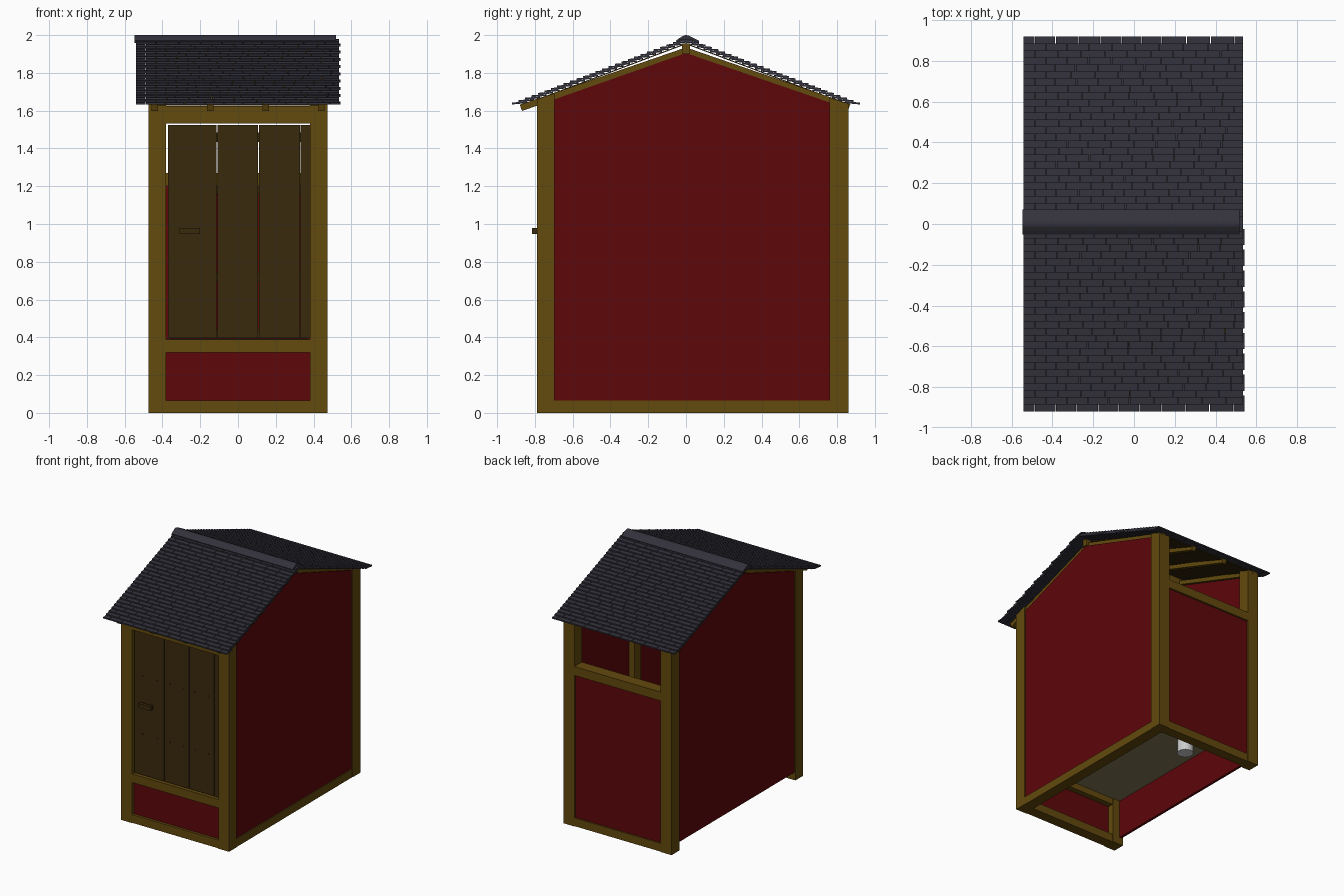
import bpy, bmesh, math, random
from mathutils import Matrix

if "Cube" in bpy.data.objects:
    bpy.data.objects.remove(bpy.data.objects["Cube"])
random.seed(4)


def material(name, rgb):
    m = bpy.data.materials.new(name)
    m.diffuse_color = (*rgb, 1)
    m.use_nodes = True
    m.node_tree.nodes["Principled BSDF"].inputs["Base Color"].default_value = m.diffuse_color
    return m


TIMBER = material("timber", (0.125, 0.067, 0.004))
RED = material("red_paint", (0.11, 0.002, 0.003))
DARK = material("dark_wood", (0.042, 0.023, 0.004))
SLATE = material("slate", (0.033, 0.031, 0.044))
FLOOR = material("floor_wood", (0.22, 0.19, 0.09))
WHITE = material("white", (0.8, 0.8, 0.8))


def finish(name, bm, mat):
    bmesh.ops.recalc_face_normals(bm, faces=bm.faces)
    me = bpy.data.meshes.new(name)
    bm.to_mesh(me)
    bm.free()
    me.materials.append(mat)
    ob = bpy.data.objects.new(name, me)
    bpy.context.collection.objects.link(ob)
    return ob


def add_prism(bm, pts, x0, x1):
    """Extrude a (y, z) outline along x."""
    a = [bm.verts.new((x0, y, z)) for y, z in pts]
    b = [bm.verts.new((x1, y, z)) for y, z in pts]
    bm.faces.new(a)
    bm.faces.new(b[::-1])
    for i in range(len(pts)):
        j = (i + 1) % len(pts)
        bm.faces.new((a[i], b[i], b[j], a[j]))


def prism(name, pts, x0, x1, mat):
    bm = bmesh.new()
    add_prism(bm, pts, x0, x1)
    return finish(name, bm, mat)


def box(name, x, y, z, mat):
    pts = [(y[0], z[0]), (y[1], z[0]), (y[1], z[1]), (y[0], z[1])]
    return prism(name, pts, x[0], x[1], mat)


# Corner posts, tops cut to the roof slope
for side, sx in (("left", -1), ("right", 1)):
    for end, y0, y1 in (("front", -0.79, -0.695), ("back", 0.76, 0.86)):
        za, zb = (1.932 - 0.345 * abs(y) for y in (y0, y1))
        prism(f"{end}_{side}_post", [(y0, 0), (y1, 0), (y1, zb), (y0, za)],
              *sorted((sx * 0.38, sx * 0.475)), TIMBER)

# Gabled side walls
gable = [(-0.71, 0.06), (0.77, 0.06), (0.77, 1.64), (0, 1.905), (-0.71, 1.655)]
prism("right_wall", gable, 0.445, 0.465, RED)
prism("left_wall", gable, -0.465, -0.445, RED)

# Sills, rails and an inner stud under the ridge
box("right_sill", (0.385, 0.472), (-0.70, 0.77), (0, 0.065), TIMBER)
box("front_sill", (-0.385, 0.385), (-0.785, -0.70), (0, 0.065), TIMBER)
box("front_lower_rail", (-0.385, 0.385), (-0.785, -0.70), (0.32, 0.388), TIMBER)
box("front_top_rail", (-0.385, 0.385), (-0.785, -0.70), (1.532, 1.625), TIMBER)
box("back_sill", (-0.385, 0.385), (0.775, 0.855), (0, 0.065), TIMBER)
box("back_rail", (-0.385, 0.385), (0.765, 0.86), (1.2, 1.27), TIMBER)
box("right_wall_stud", (0.395, 0.445), (0.0, 0.08), (0.39, 1.88), TIMBER)

# Front and back panels, floor and waste pipe below it
box("front_panel", (-0.385, 0.385), (-0.765, -0.745), (0.06, 0.33), RED)
box("back_panel", (-0.385, 0.385), (0.825, 0.845), (0.06, 1.21), RED)
box("floor", (-0.445, 0.445), (-0.74, 0.77), (0.37, 0.39), FLOOR)
bm = bmesh.new()
bmesh.ops.create_cone(bm, cap_ends=True, segments=20, radius1=0.06, radius2=0.06,
                      depth=0.33, matrix=Matrix.Translation((0, 0.59, 0.21)))
finish("waste_pipe", bm, WHITE)

# Plank door with ledgers, nails and handle
edges = [-0.372, -0.11, 0.11, 0.33, 0.383]
for i in range(4):
    box(f"door_plank_{i + 1}", (edges[i] + 0.001, edges[i + 1] - 0.003),
        (-0.77, -0.745), (0.396, 1.524), DARK)
for i, z in enumerate((0.42, 0.72, 1.18, 1.46)):
    box(f"door_ledger_{i + 1}", (-0.36, 0.37), (-0.745, -0.725),
        (z - 0.025, z + 0.025), DARK)
bm = bmesh.new()
for z in (0.72, 1.18):
    for x in (-0.30, -0.17, -0.06, 0.06, 0.16, 0.28):
        bmesh.ops.create_cone(bm, cap_ends=True, segments=6, radius1=0.005,
                              radius2=0.005, depth=0.008,
                              matrix=Matrix.Translation((x, -0.771, z))
                              @ Matrix.Rotation(math.pi / 2, 4, 'X'))
finish("door_nails", bm, DARK)
box("door_handle", (-0.31, -0.20), (-0.815, -0.79), (0.948, 0.98), DARK)
for x in (-0.295, -0.225):
    box("handle_stem", (x, x + 0.015), (-0.792, -0.765), (0.955, 0.973), DARK)

# Rafters and ridge beam
for i, x in enumerate((-0.44, -0.147, 0.147, 0.44)):
    for end, s, reach in (("front", -1, 0.88), ("back", 1, 0.87)):
        drop = 0.345 * reach
        prism(f"{end}_rafter_{i + 1}",
              [(0, 1.902), (s * (reach - 0.012), 1.902 - drop),
               (s * reach, 1.935 - drop), (0, 1.935)],
              x - 0.0175, x + 0.0175, TIMBER)
box("ridge_beam", (-0.475, 0.475), (-0.022, 0.022), (1.9, 1.955), TIMBER)


def roof_z(y):
    return 1.643 + 0.377 * (0.92 - y)


# Roof slopes: thin boarding with closely lapped, staggered shingles
ROWS, PITCH, LENGTH = 27, 0.034, 0.08
for end, s in (("front", -1), ("back", 1)):
    prism(f"{end}_roof_boarding",
          [(s * y, roof_z(y) + d) for y, d in
           ((0, -0.038), (0.86, -0.038), (0.86, -0.032), (0, -0.032))],
          -0.44, 0.44, DARK)
    bm = bmesh.new()
    for row in range(ROWS):
        y0 = 0.92 - PITCH * row
        y1 = max(y0 - LENGTH, 0.0)
        z0 = roof_z(y0)
        z1 = roof_z(y1) - 0.024 * (y0 - y1) / LENGTH
        outline = [(s * y0, z0), (s * y1, z1), (s * y1, z1 - 0.009),
                   (s * y0, z0 - 0.010)]
        right = 0.545 if s < 0 and row % 3 == 0 else 0.538
        x = -0.541
        w = 0.11 if row % 2 else 0.055
        while x < right - 0.001:
            nx = x + w
            if right - nx < 0.03:
                nx = right
            add_prism(bm, outline, x, nx - 0.003)
            x = nx
            w = 0.11 + random.uniform(-0.012, 0.012)
    finish(f"{end}_shingles", bm, SLATE)

# Rounded ridge cap
prism("ridge_cap", [(-0.052, 1.972), (-0.034, 1.985), (-0.012, 1.998), (0, 2.0),
                    (0.014, 1.998), (0.04, 1.985), (0.07, 1.970),
                    (0.068, 1.958), (0, 1.98), (-0.05, 1.962)],
      -0.548, 0.518, SLATE)
